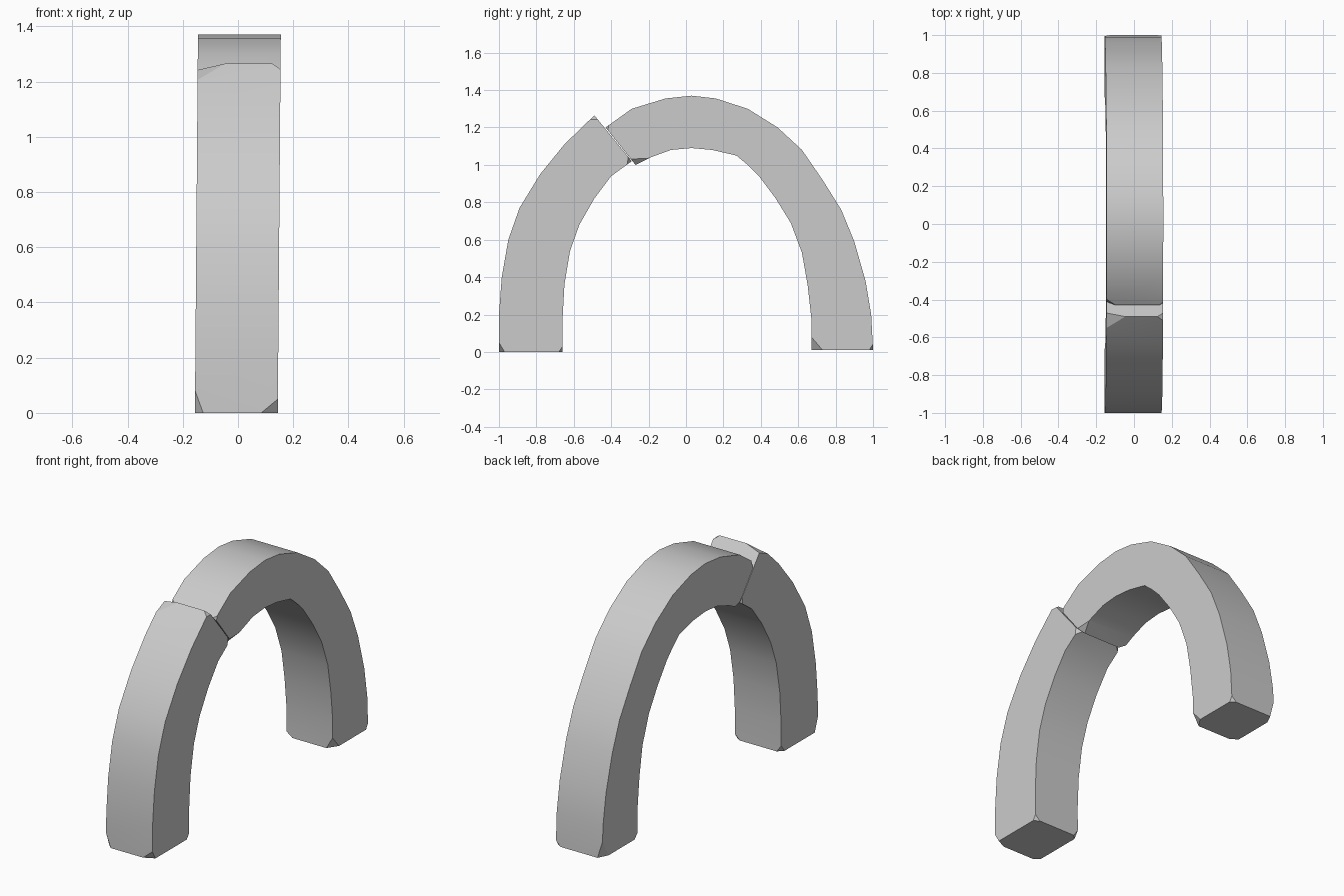
import bpy, bmesh, math
from mathutils import Vector

if "Cube" in bpy.data.objects:
    bpy.data.objects.remove(bpy.data.objects["Cube"])

HALF = 0.15


def chip(bm, v, along_to, width_to, thick_to, sizes):
    # Slice one corner off, with its own size along each of the three edges
    p = v.co.copy()
    a, b, c = [p + (t - p).normalized() * s
               for t, s in zip((along_to, width_to, thick_to), sizes)]
    n = (b - a).cross(c - a).normalized()
    if n.dot(p - a) < 0:
        n = -n
    geom = set(v.link_faces)
    for f in v.link_faces:
        geom.update(f.verts)
        geom.update(f.edges)
    res = bmesh.ops.bisect_plane(bm, geom=list(geom), plane_co=a, plane_no=n,
                                 clear_outer=True)
    cut = [e for e in res['geom_cut'] if isinstance(e, bmesh.types.BMEdge)]
    bmesh.ops.edgeloop_fill(bm, edges=cut)


def arch_part(name, outer, inner, chips):
    # Each ring holds: outer left, outer right, inner right, inner left
    bm = bmesh.new()
    rings, pos = [], []
    for (yo, zo), (yi, zi) in zip(outer, inner):
        cs = [Vector((s * HALF - 0.006 + 0.008 * z, y, z))
              for s, y, z in ((-1, yo, zo), (1, yo, zo), (1, yi, zi), (-1, yi, zi))]
        pos.append(cs)
        rings.append([bm.verts.new(c) for c in cs])
    for r, q in zip(rings, rings[1:]):
        for k in range(4):
            m = (k + 1) % 4
            bm.faces.new((r[k], r[m], q[m], q[k]))
    bm.faces.new(rings[0])
    bm.faces.new(rings[-1])
    bmesh.ops.recalc_face_normals(bm, faces=bm.faces)
    across = (1, 0, 3, 2)
    through = (3, 2, 1, 0)
    for end, k, sizes in chips:
        near = pos[1] if end == 0 else pos[-2]
        chip(bm, rings[end][k], near[k], pos[end][across[k]],
             pos[end][through[k]], sizes)
    bmesh.ops.recalc_face_normals(bm, faces=bm.faces)
    me = bpy.data.meshes.new(name)
    bm.to_mesh(me)
    bm.free()
    ob = bpy.data.objects.new(name, me)
    bpy.context.collection.objects.link(ob)
    bpy.ops.object.select_all(action='DESELECT')
    ob.select_set(True)
    bpy.context.view_layer.objects.active = ob
    bpy.ops.object.shade_smooth_by_angle(angle=math.radians(25))
    return ob


# Short front piece of the broken arch
arch_part(
    "front_arch_piece",
    [(-1, 0), (-1, .2), (-.985, .4), (-.95, .6), (-.89, .77),
     (-.78, .95), (-.65, 1.11), (-.49, 1.265)],
    [(-.66, 0), (-.66, .18), (-.65, .36), (-.62, .54), (-.57, .68),
     (-.49, .82), (-.40, .94), (-.29, 1.02)],
    [(0, 0, (.08, .03, .03)), (0, 1, (.05, .06, .03)),
     (0, 2, (.03, .03, .02)), (0, 3, (.04, .03, .03)),
     (-1, 0, (.085, .10, .03)), (-1, 1, (.03, .03, .03)),
     (-1, 2, (.03, .03, .03)), (-1, 3, (.03, .03, .03))])

# Long piece holding the crown and the back leg
arch_part(
    "crown_arch_piece",
    [(1, .01), (.99, .2), (.96, .38), (.9, .59), (.83, .76), (.73, .92),
     (.62, 1.08), (.49, 1.2), (.33, 1.3), (.16, 1.355), (.03, 1.37),
     (-.11, 1.355), (-.29, 1.3), (-.43, 1.2)],
    [(.67, .01), (.67, .18), (.65, .36), (.62, .53), (.56, .69), (.48, .82),
     (.39, .94), (.33, 1.0), (.27, 1.05), (.14, 1.08), (.03, 1.09),
     (-.08, 1.08), (-.19, 1.04), (-.27, 1.0)],
    [(0, 0, (.10, .03, .06)), (0, 1, (.03, .03, .02)),
     (0, 2, (.07, .04, .06)), (0, 3, (.03, .04, .03)),
     (-1, 0, (.04, .05, .03)), (-1, 1, (.02, .02, .02)),
     (-1, 2, (.08, .03, .04)), (-1, 3, (.03, .03, .03))])
